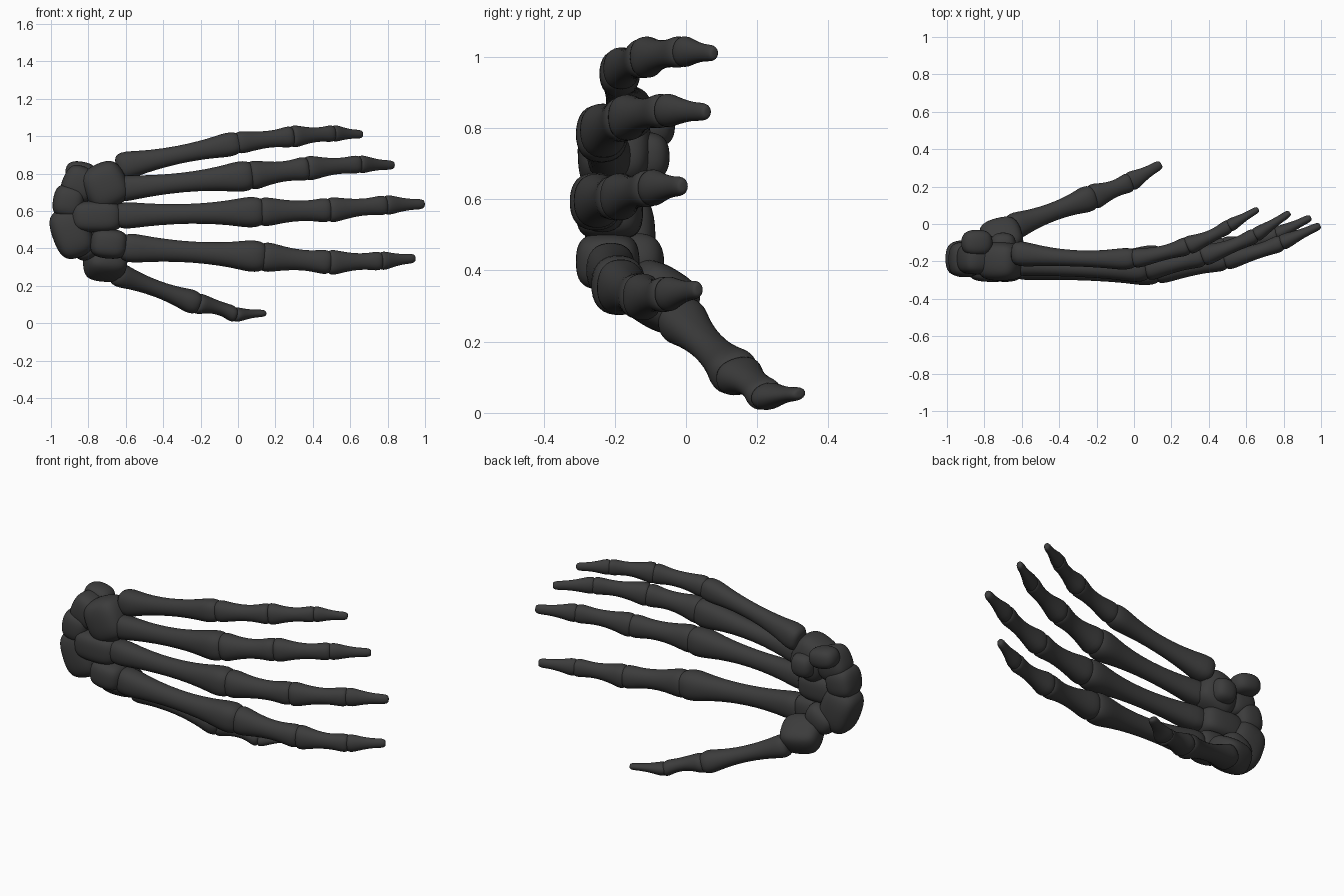
import bpy, bmesh, math
from mathutils import Vector

if "Cube" in bpy.data.objects:
    bpy.data.objects.remove(bpy.data.objects["Cube"])

mat = bpy.data.materials.new("dark_bone")
mat.diffuse_color = (0.045, 0.045, 0.045, 1)
mat.use_nodes = True
mat.node_tree.nodes["Principled BSDF"].inputs["Base Color"].default_value = mat.diffuse_color

# profiles along a bone: (position, relative radius)
META = [(-.02, .6), (.01, .94), (.08, 1.04), (.2, .86), (.4, .72), (.6, .72), (.78, .86),
        (.88, 1.03), (.95, 1.05), (1.0, .92), (1.03, .6)]
PHAL = [(-.03, .8), (-.01, 1.0), (.08, 1.08), (.22, .95), (.45, .79), (.68, .78), (.83, .9),
        (.93, .97), (1.0, .88), (1.03, .55)]
TIP = [(-.04, .75), (-.01, 1.0), (.12, 1.03), (.3, .82), (.55, .62), (.75, .55), (.87, .55),
       (.96, .47), (.995, .35), (1.005, .18)]


def finish(bm, name):
    bmesh.ops.recalc_face_normals(bm, faces=bm.faces)
    me = bpy.data.meshes.new(name)
    bm.to_mesh(me)
    bm.free()
    for p in me.polygons:
        p.use_smooth = True
    me.materials.append(mat)
    ob = bpy.data.objects.new(name, me)
    bpy.context.collection.objects.link(ob)
    sub = ob.modifiers.new("smooth", 'SUBSURF')
    sub.levels = sub.render_levels = 1
    return ob


def bone(name, a, b, prof, w0, w1, thick, hint, bow=0.0, square=0.0):
    """Swept bone from a to b; half-width w0 to w1, flattened by thick, bowed to the back."""
    a, b = Vector(a), Vector(b)
    d = (b - a).normalized()
    side = (hint - d * hint.dot(d)).normalized()
    palm = d.cross(side)
    if palm.y < 0:
        palm = -palm
    bm = bmesh.new()
    rings = []
    n = 16
    for t, r in prof:
        w = r * (w0 + (w1 - w0) * t)
        c = a.lerp(b, t) - palm * bow * math.sin(math.pi * t)
        ends = abs(2 * t - 1) ** 2 * square
        ring = []
        for i in range(n):
            g = 2 * math.pi * i / n
            k = 1 + ends * math.sin(2 * g) ** 2
            ring.append(bm.verts.new(c + side * w * k * math.cos(g)
                                     + palm * w * k * thick * math.sin(g)))
        rings.append(ring)
    for p, q in zip(rings, rings[1:]):
        for i in range(n):
            bm.faces.new((p[i], p[(i + 1) % n], q[(i + 1) % n], q[i]))
    bm.faces.new(rings[0])
    bm.faces.new(rings[-1])
    return finish(bm, name)


def carpal(name, c, s, rot=(0, 0, 0), box=.4):
    """Wrist bone: a pebble between a ball and a box."""
    bm = bmesh.new()
    bmesh.ops.create_cube(bm, size=2)
    bmesh.ops.subdivide_edges(bm, edges=bm.edges, cuts=5, use_grid_fill=True)
    for v in bm.verts:
        e = 2 + 2.5 * box
        m = sum(abs(x) ** e for x in v.co) ** (1 / e)
        v.co = Vector([x / m * k for x, k in zip(v.co, s)])
    ob = finish(bm, name)
    ob.location = c
    ob.rotation_euler = [math.radians(x) for x in rot]


# fingers: joint positions and half-widths at base, knuckle, two joints and tip
Z = Vector((0, 0, 1))
fingers = {
    "little": ([(-.64, -.155, .835), (0, -.185, .965), (.29, -.115, .998), (.51, -.01, 1.015),
                (.665, .08, 1.01)], (.075, .061, .06, .046)),
    "ring": ([(-.66, -.21, .715), (.07, -.235, .79), (.37, -.17, .828), (.65, -.06, .85),
              (.833, .06, .845)], (.068, .08, .067, .05)),
    "middle": ([(-.65, -.23, .575), (.125, -.252, .595), (.49, -.19, .605), (.79, -.1, .632),
                (.995, -.008, .637)], (.07, .08, .068, .055)),
    "index": ([(-.62, -.21, .405), (.135, -.185, .355), (.49, -.125, .325), (.765, -.055, .333),
               (.945, .035, .347)], (.077, .082, .068, .052)),
}
for f, (j, w) in fingers.items():
    bone(f + "_metacarpal", j[0], j[1], META, w[0], w[1], .9, Z, .014, .12)
    bone(f + "_proximal_phalanx", j[1], j[2], PHAL, w[1] * .93, w[2], .87, Z, .008, .08)
    bone(f + "_middle_phalanx", j[2], j[3], PHAL, w[2] * .95, w[3], .85, Z, .008, .08)
    bone(f + "_distal_phalanx", j[3], j[4], TIP, w[3] * .95, w[3] * .95, .8, Z)

# thumb, turned sideways to the fingers
T = Vector((-.3, 1, .25))
tj = [(-.66, -.02, .268), (-.22, .145, .105), (-.02, .225, .046), (.145, .32, .054)]
bone("thumb_metacarpal", tj[0], tj[1], META, .072, .067, .9, T, 0, .1)
bone("thumb_proximal_phalanx", tj[1], tj[2], PHAL, .066, .055, .8, T, .012, .08)
bone("thumb_distal_phalanx", tj[2], tj[3], TIP, .053, .05, .72, T)

# wrist
carpal("pisiform", (-.84, -.1, .805), (.085, .07, .06), (0, 10, 0), .2)
carpal("triquetrum", (-.845, -.185, .745), (.095, .085, .095), (0, 25, 0))
carpal("lunate", (-.905, -.19, .65), (.085, .095, .09), (0, 10, 0))
carpal("scaphoid", (-.89, -.185, .485), (.105, .1, .14), (0, -20, 0))
carpal("capitate", (-.755, -.215, .57), (.14, .095, .085), (0, 0, 0), .5)
carpal("hamate", (-.71, -.2, .735), (.12, .105, .125), (0, -25, 0))
carpal("hamate_hook", (-.7, -.115, .72), (.07, .07, .07), (0, 0, 0), .2)
carpal("trapezoid", (-.69, -.22, .425), (.1, .09, .08), (0, 5, 0))
carpal("trapezium", (-.71, -.075, .325), (.115, .105, .09), (-30, 5, 15))
carpal("scaphoid_tubercle", (-.8, -.14, .42), (.095, .08, .075), (0, -30, 0), .2)
